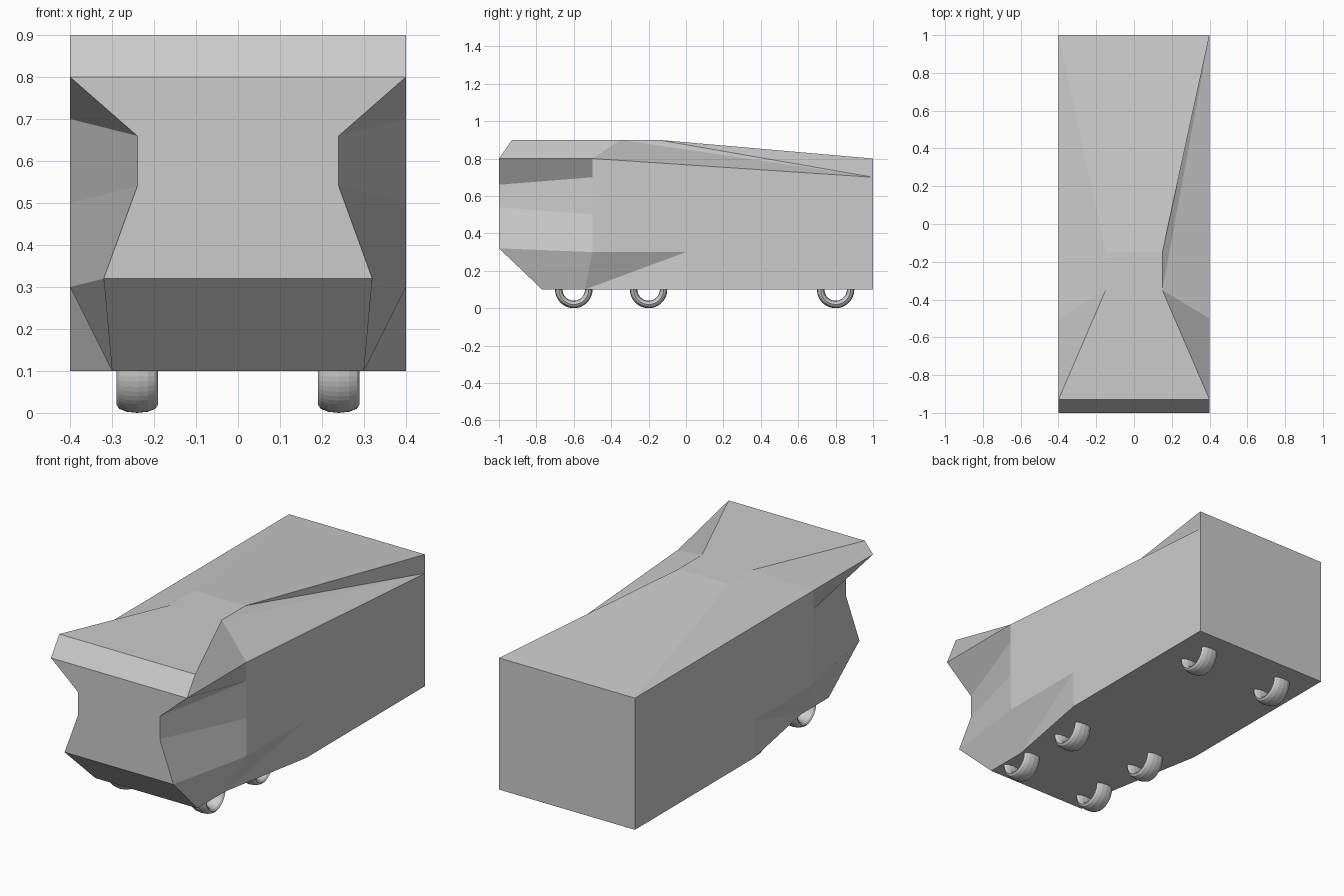
import bpy, bmesh, math

if "Cube" in bpy.data.objects:
    bpy.data.objects.remove(bpy.data.objects["Cube"])

# Named corner points of the right half (x mirrored for the left)
P = {
    # front face outline, top to bottom
    "brow": (.40, -.93, .90), "f0": (.40, -1, .80), "f1": (.24, -1, .66),
    "f2": (.24, -1, .54), "f3": (.32, -1, .32), "f4": (.30, -.77, .10),
    # front edge of the side wall, top to bottom
    "s0": (.40, -.5, .80), "s1": (.40, -.5, .70), "s2": (.40, -.5, .50),
    "s3": (.40, -.5, .30), "s4": (.30, -.54, .10),
    # roof waist, lower side kink and rear corners
    "r0": (.15, -.35, .90), "r1": (.15, -.15, .90),
    "k0": (.40, 0, .30), "k1": (.40, 0, .10),
    "b0": (.40, 1, .80), "b1": (.40, 1, .70), "b2": (.40, 1, .10),
}

bm = bmesh.new()
R = {k: bm.verts.new(p) for k, p in P.items()}
L = {k: bm.verts.new((-p[0], p[1], p[2])) for k, p in P.items()}


def face(side, names):
    bm.faces.new([side[n] for n in names.split()])


def across(names):
    n = names.split()
    bm.faces.new([R[k] for k in n] + [L[k] for k in reversed(n)])


# Recessed cheeks, same on both sides
for side in (R, L):
    face(side, "brow f0 s0 r0")
    for i in range(4):
        face(side, f"f{i} f{i+1} s{i+1} s{i}")
    face(side, "s3 s4 k0")
    face(side, "s4 k1 k0")
    face(side, "b1 b2 k1 k0 s3 s2 s1 s0")

# Upper side slopes (right one starts lower at the rear)
for tri in ("b1 s0 r0", "b1 r0 r1", "b1 r1 b0"):
    face(R, tri)
face(L, "b0 r1 r0 s0")
face(L, "b0 s0 b1")

# Faces spanning both sides: brow, front, chin, belly, rear, roof
across("brow f0")
across("f0 f1 f2 f3")
across("f3 f4")
across("f4 s4 k1 b2")
across("b0 b1 b2")
across("b0 r1")
across("r1 r0 brow")

bmesh.ops.recalc_face_normals(bm, faces=bm.faces)
mesh = bpy.data.meshes.new("hull")
bm.to_mesh(mesh)
bm.free()
hull = bpy.data.objects.new("hull", mesh)
bpy.context.collection.objects.link(hull)

# Wheels: wide ring shapes
for y, row in ((-.6, "front"), (-.2, "middle"), (.8, "rear")):
    for x, name in ((.24, "right"), (-.24, "left")):
        bpy.ops.mesh.primitive_torus_add(
            major_radius=.08, minor_radius=.02, major_segments=48,
            minor_segments=12, location=(x, y, .1),
            rotation=(0, math.pi / 2, 0))
        wheel = bpy.context.object
        wheel.name = f"{row}_{name}_wheel"
        wheel.scale = (1, 1, 2.5)
